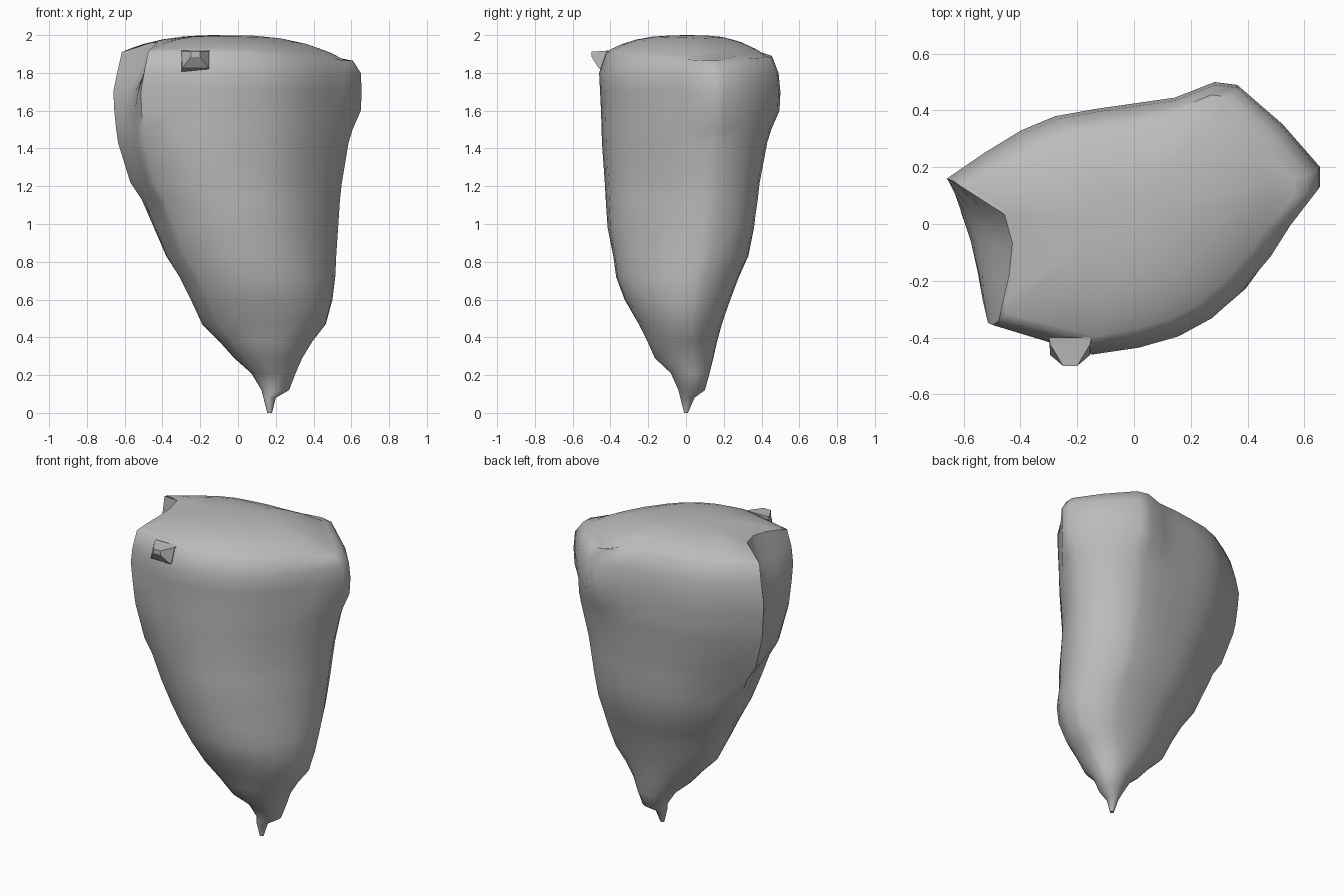
import bpy, bmesh, math
from mathutils import Vector

cube = bpy.data.objects.get("Cube")
if cube:
    bpy.data.objects.remove(cube, do_unlink=True)

grey = bpy.data.materials.new("plain grey")
grey.use_nodes = True
GREY = (0.5, 0.5, 0.5, 1)
grey.diffuse_color = GREY
grey.node_tree.nodes["Principled BSDF"].inputs["Base Color"].default_value = GREY

# Widest cross-section, counter-clockwise from the hollow's back ridge
OUTLINE = [(-.66, .16), (-.64, .05), (-.605, -.06), (-.575, -.18), (-.55, -.28),
           (-.515, -.355), (-.3, -.42), (-.16, -.46), (.01, -.435), (.15, -.395),
           (.27, -.33), (.37, -.24), (.48, -.11), (.55, 0), (.6, .13), (.6, .2),
           (.52, .35), (.36, .44), (.28, .45), (.14, .445), (0, .425), (-.14, .405),
           (-.28, .38), (-.4, .33), (-.53, .25)]
HOLLOW = {1: .14, 2: .135, 3: .095, 4: .05}   # inward depth of the left hollow
RIGHT_BUMP, BACK_BUMP = (14, 15), (17, 18)
BUMP = .05

# Height, left and right limits, front and back limits
LEVELS = [(0, .155, .18, -.01, .01), (.08, .135, .2, -.03, .045),
          (.12, .125, .27, -.04, .1), (.21, .07, .305, -.08, .125),
          (.29, -.02, .34, -.165, .145), (.38, -.1, .395, -.205, .165),
          (.47, -.19, .465, -.25, .19), (.6, -.25, .5, -.325, .235),
          (.72, -.31, .515, -.37, .28), (.83, -.38, .52, -.385, .33),
          (.98, -.445, .53, -.415, .36), (1.13, -.51, .54, -.425, .38),
          (1.22, -.57, .55, -.43, .39), (1.43, -.635, .585, -.445, .43),
          (1.5, -.645, .595, -.447, .44), (1.6, -.655, .6, -.45, .445),
          (1.7, -.66, .605, -.455, .45), (1.8, -.64, .6, -.46, .44)]
RIM = 1.91
DOME = (1, .93, .8, .62, .42, .2)
CENTRE = Vector((-.06, .02))


def fit(values, low, high):
    """Rescale a list so that it runs from low to high."""
    a, b = min(values), max(values)
    return [low + (v - a) * (high - low) / (b - a) for v in values]


def section(left, right, front, back, blend, pinch):
    """Fit the outline to the limits, elliptical at low blend, left end pinched."""
    us = fit([p[0] for p in OUTLINE], -1, 1)
    vs = fit([p[1] for p in OUTLINE], -1, 1)
    ks = [blend + (1 - blend) / math.hypot(u, v) for u, v in zip(us, vs)]
    narrow = [1 - pinch * min(0, u) ** 2 for u in us]
    xs = fit([u * k for u, k in zip(us, ks)], left, right)
    ys = fit([v * k * n for v, k, n in zip(vs, ks, narrow)], front, back)
    return [Vector(p) for p in zip(xs, ys)]


def ramp(z, start, end):
    return min(1, max(0, (z - start) / (end - start)))


def add_features(points, z):
    """Pull in the left hollow and push out the two corner bumps."""
    result = [p.copy() for p in points]
    for i, depth in HOLLOW.items():
        result[i].x += depth * ramp(z, 1.3, RIM) ** 2
    push = BUMP * ramp(z, 1.47, 1.6)
    for i in RIGHT_BUMP:
        result[i].x += push
    for i in BACK_BUMP:
        result[i].y += push
    return result


def make_object(name, bm):
    bmesh.ops.recalc_face_normals(bm, faces=bm.faces)
    mesh = bpy.data.meshes.new(name)
    bm.to_mesh(mesh)
    bm.free()
    mesh.materials.append(grey)
    obj = bpy.data.objects.new(name, mesh)
    bpy.context.collection.objects.link(obj)
    bpy.ops.object.select_all(action="DESELECT")
    obj.select_set(True)
    bpy.context.view_layer.objects.active = obj
    return obj


def loft(bm, rings):
    """Join rings of vertices with quads and cap both ends."""
    for low, high in zip(rings, rings[1:]):
        for i in range(len(low)):
            j = (i + 1) % len(low)
            bm.faces.new((low[i], low[j], high[j], high[i]))
    bm.faces.new(rings[0])
    bm.faces.new(rings[-1])


# Tapered body, rounder towards the tip
bm = bmesh.new()
rings = []
for z, *limits in LEVELS:
    pinch = .12 * (1 - ramp(z, 1.25, 1.75))
    points = add_features(section(*limits, ramp(z, 0, 1.2), pinch), z)
    rings.append([bm.verts.new((p.x, p.y, z)) for p in points])

# Softly domed top, lower on the right and rounded off at the front right
plain = section(-.615, .575, -.44, .405, 1, 0)
rim = add_features(plain, RIM)
SOFT_SIDE = Vector((.6, -.8))
for s in DOME:
    ring = []
    for p, full in zip(rim, plain):
        soft = max(0, (p - CENTRE).normalized().dot(SOFT_SIDE)) * s ** 4
        q = CENTRE + (p - CENTRE) * s * (1 - .06 * soft)
        r = min(1, s * (p - CENTRE).length / (full - CENTRE).length)
        z = RIM + .09 * (1 - r ** 2.8) - .075 * max(0, q.x) * r
        ring.append(bm.verts.new((q.x, q.y, z)))
    rings.append(ring)
loft(bm, rings)
body = make_object("body", bm)
bpy.ops.object.shade_smooth_by_angle(angle=math.radians(50))

# Small wedge-shaped knob on the front edge: inner end, then tip
bm = bmesh.new()
ends = []
for y_top, y_low, half, top, low in ((-.4, -.4, .075, 1.92, 1.8),
                                     (-.425, -.462, .07, 1.917, 1.825),
                                     (-.5, -.5, .025, 1.912, 1.885)):
    ends.append([bm.verts.new((-.225 + side * half, y, z)) for side, y, z in
                 ((-1, y_low, low), (1, y_low, low), (1, y_top, top), (-1, y_top, top))])
loft(bm, ends)
make_object("front_knob", bm)
